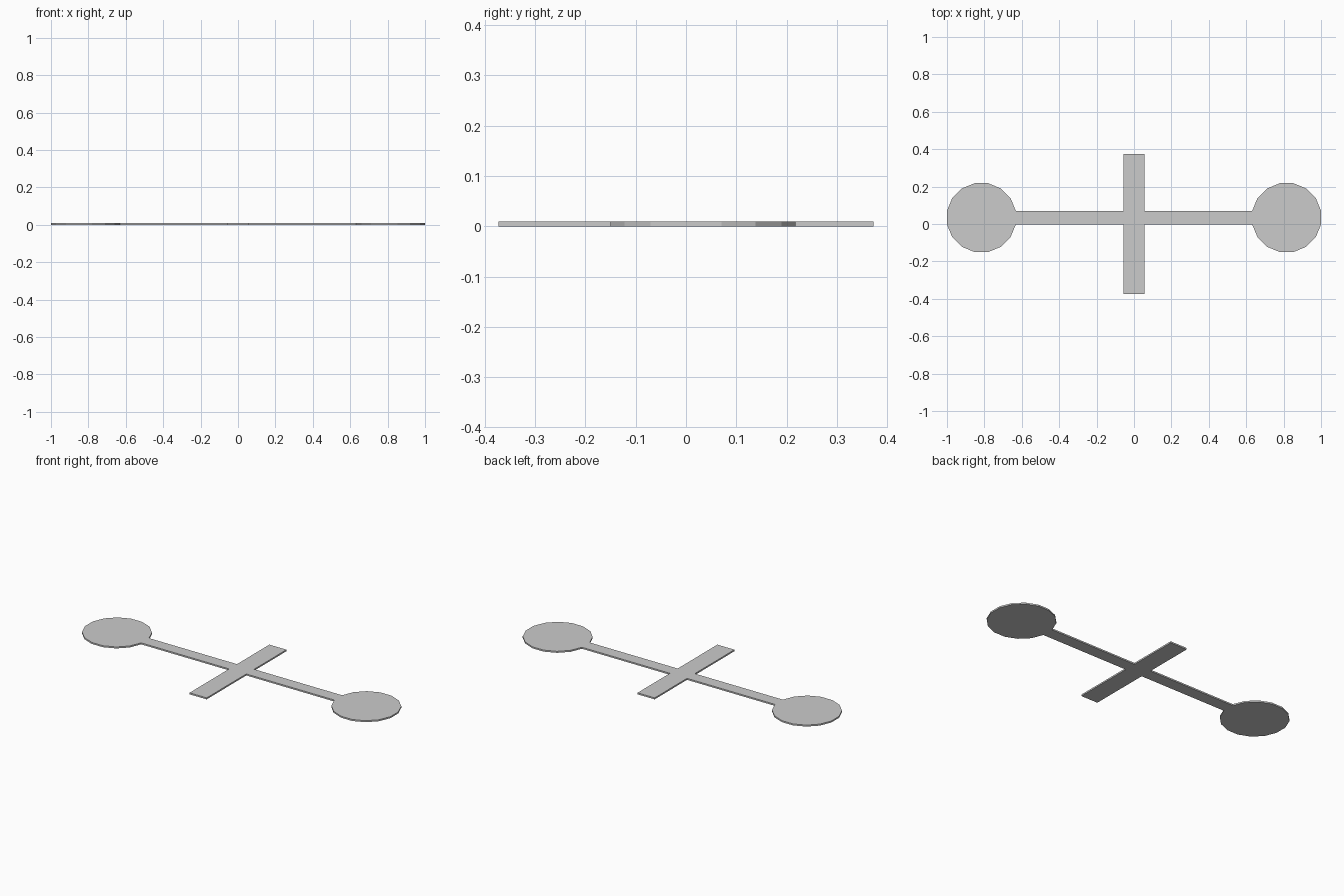
import bpy, bmesh, math

if "Cube" in bpy.data.objects:
    bpy.data.objects.remove(bpy.data.objects["Cube"])

THICK = 0.009
MID_Y = 0.034                      # centre line of arm and discs
APO = 0.184                        # disc apothem
RAD = APO / math.cos(math.pi / 16)
HALF = RAD * math.sin(math.pi / 16)  # arm half width = half a disc side
CX = 1 - APO


def plate(name, outline):
    """Flat plate extruded upward from a closed outline."""
    bm = bmesh.new()
    face = bm.faces.new([bm.verts.new((x, y, 0)) for x, y in outline])
    ext = bmesh.ops.extrude_face_region(bm, geom=[face])
    top = [v for v in ext["geom"] if isinstance(v, bmesh.types.BMVert)]
    bmesh.ops.translate(bm, verts=top, vec=(0, 0, THICK))
    bmesh.ops.recalc_face_normals(bm, faces=bm.faces)
    # clean convex-ish tessellation of the large outline faces
    bmesh.ops.triangulate(bm, faces=[f for f in bm.faces if len(f.verts) > 4])
    mesh = bpy.data.meshes.new(name)
    bm.to_mesh(mesh)
    bm.free()
    obj = bpy.data.objects.new(name, mesh)
    bpy.context.collection.objects.link(obj)
    return obj


# Right half: cross bar side, arm, 16-sided end disc
right = [(0.056, -0.373), (0.056, MID_Y - HALF)]
for i in range(16):
    a = math.pi + (i + 0.5) * math.tau / 16
    right.append((CX + RAD * math.cos(a), MID_Y + RAD * math.sin(a)))
right += [(0.056, MID_Y + HALF), (0.056, 0.373)]

# Left half mirrors the right
left = [(-x, y) for x, y in reversed(right)]
plate("cross_plate", right + left)
